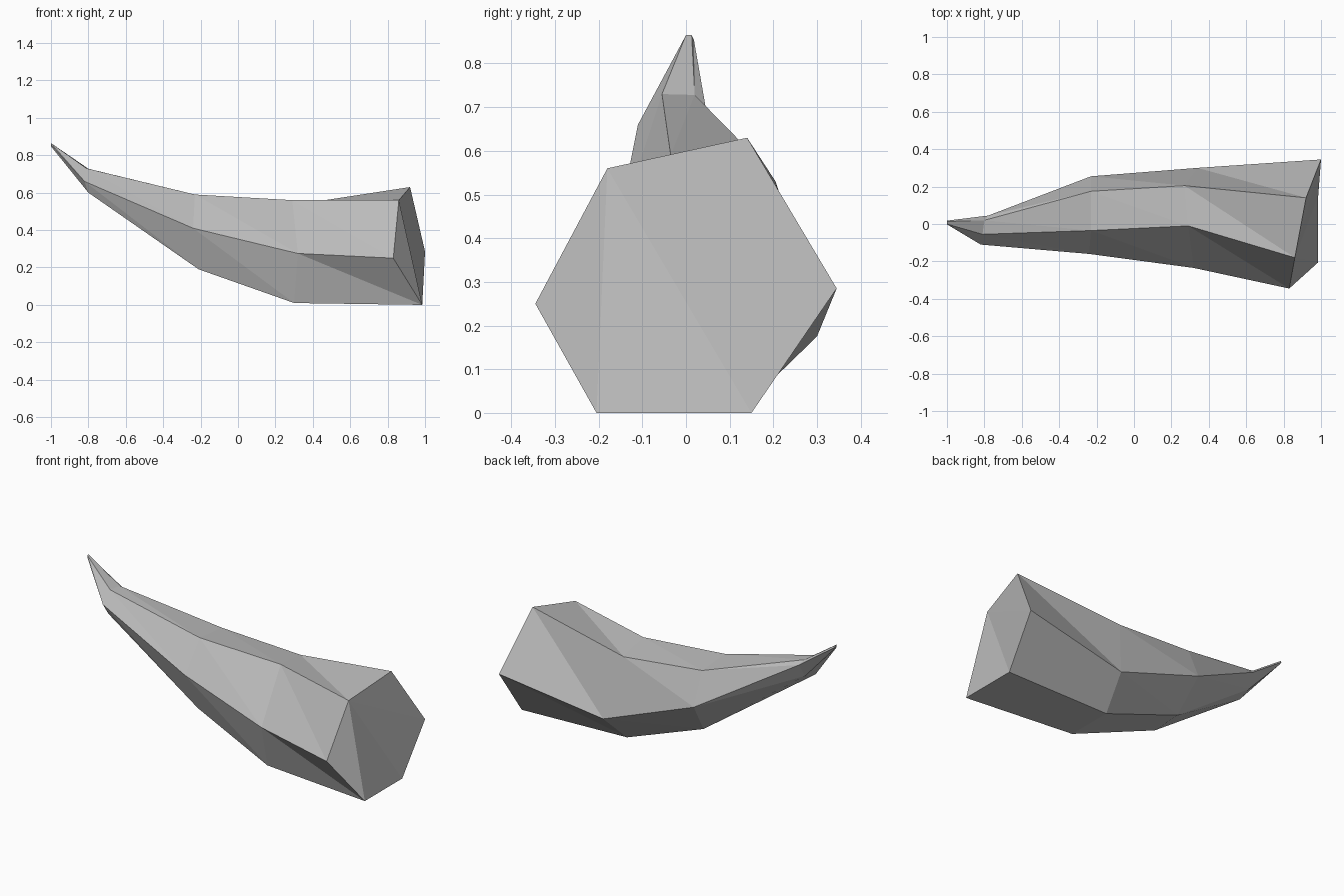
import bpy, bmesh

if "Cube" in bpy.data.objects:
    bpy.data.objects.remove(bpy.data.objects["Cube"])

# Six-sided cross-sections from the wide root to the tip.
# Order around each: front, upper front, upper back, back, lower back, lower front
SECTIONS = [
    [(.83, -.345, .25), (.86, -.18, .56), (.92, .14, .63),
     (1.0, .345, .285), (.985, .15, 0), (.985, -.205, 0)],
    [(.32, -.235, .275), (.29, -.01, .56), (.27, .205, .53),
     (.34, .30, .175), (.30, .13, .01), (.30, -.15, .01)],
    [(-.24, -.16, .41), (-.23, -.035, .59), (-.23, .175, .57),
     (-.23, .255, .38), (-.20, .12, .19), (-.21, -.08, .19)],
    [(-.82, -.11, .66), (-.81, -.055, .73), (-.80, .02, .728),
     (-.78, .045, .70), (-.79, .0, .62), (-.80, -.085, .60)],
    [(-.998, -.003, .855), (-1, 0, .865), (-1, .013, .865),
     (-1, .018, .855), (-.998, .012, .846), (-.998, .002, .845)],
]

bm = bmesh.new()
rings = [[bm.verts.new(p) for p in section] for section in SECTIONS]

# Faceted sides, every quad split along the same diagonal
for lower, upper in zip(rings, rings[1:]):
    for j in range(6):
        k = (j + 1) % 6
        bm.faces.new((lower[j], lower[k], upper[k]))
        bm.faces.new((lower[j], upper[k], upper[j]))

# Creased root cap, fanned from its upper front corner, and the tiny tip cap
root = rings[0]
for j in range(2, 6):
    bm.faces.new((root[1], root[j], root[(j + 1) % 6]))
bm.faces.new(rings[-1])
bmesh.ops.recalc_face_normals(bm, faces=bm.faces[:])

mesh = bpy.data.meshes.new("horn")
bm.to_mesh(mesh)
bm.free()
horn = bpy.data.objects.new("horn", mesh)
bpy.context.collection.objects.link(horn)

# Plain grey
grey = bpy.data.materials.new("grey")
grey.diffuse_color = (.5, .5, .5, 1)
grey.use_nodes = True
grey.node_tree.nodes["Principled BSDF"].inputs["Base Color"].default_value = grey.diffuse_color
mesh.materials.append(grey)
